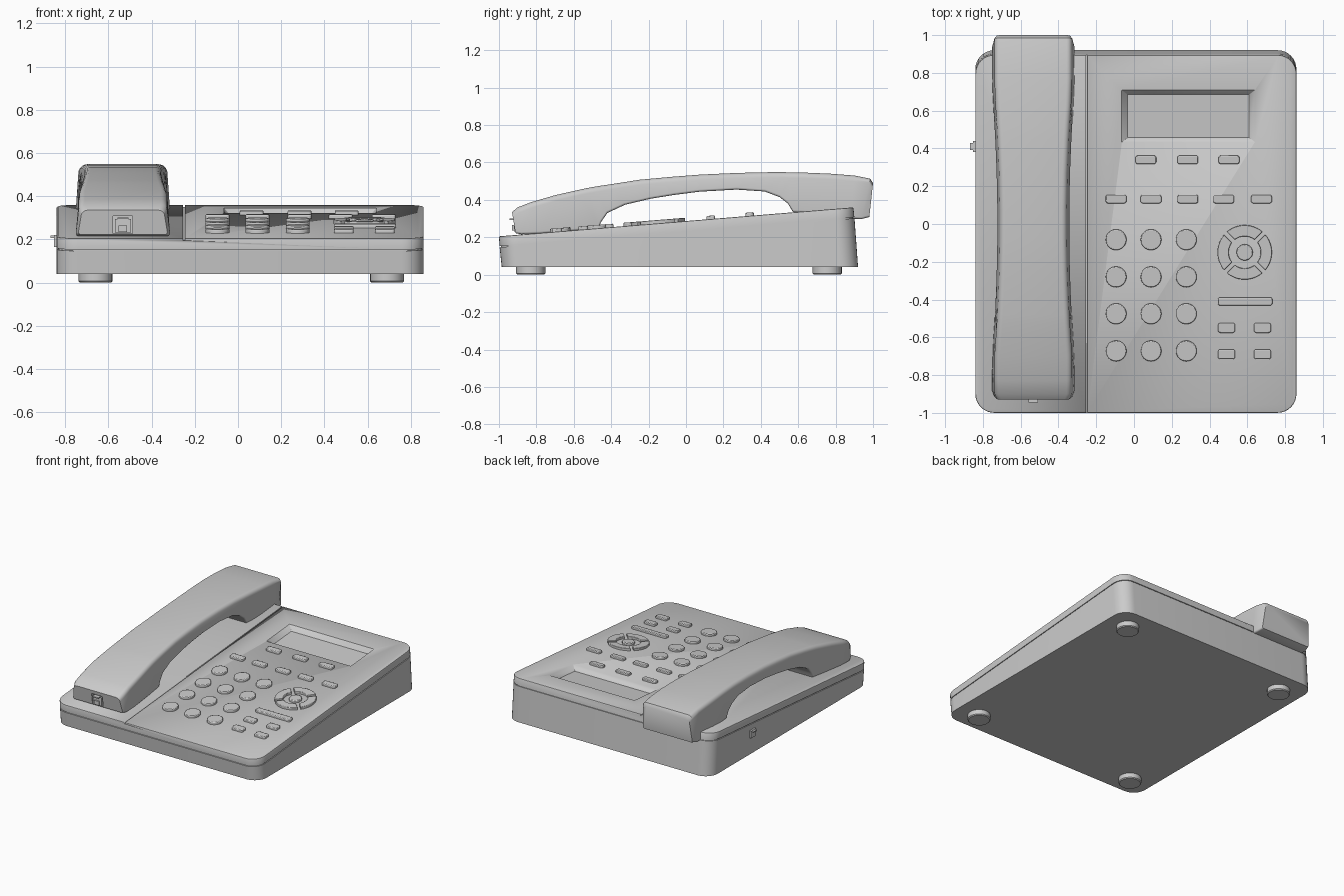
import bpy, bmesh
from math import sin, cos, pi, radians

if "Cube" in bpy.data.objects:
    bpy.data.objects.remove(bpy.data.objects["Cube"])

SLOPE = 0.155 / 1.895


def surf(y):
    return 0.205 + (y + 1) * SLOPE


def make(name, bm, bevel=0, angle=35):
    bmesh.ops.recalc_face_normals(bm, faces=bm.faces)
    me = bpy.data.meshes.new(name)
    bm.to_mesh(me)
    bm.free()
    ob = bpy.data.objects.new(name, me)
    bpy.context.collection.objects.link(ob)
    if bevel:
        m = ob.modifiers.new("bevel", 'BEVEL')
        m.width, m.segments, m.limit_method = bevel, 2, 'ANGLE'
        m.angle_limit = radians(50)
    bpy.ops.object.select_all(action='DESELECT')
    bpy.context.view_layer.objects.active = ob
    ob.select_set(True)
    bpy.ops.object.shade_smooth_by_angle(angle=radians(angle))
    return ob


def loft(bm, rings):
    rows = [[bm.verts.new(p) for p in r] for r in rings]
    n = len(rows[0])
    for a, b in zip(rows, rows[1:]):
        for i in range(n):
            bm.faces.new((a[i], a[(i + 1) % n], b[(i + 1) % n], b[i]))
    bm.faces.new(rows[0][::-1])
    bm.faces.new(rows[-1])


def rrect(x0, x1, y0, y1, r, seg=5):
    pts = []
    for k, (cx, cy) in enumerate([(x1 - r, y1 - r), (x0 + r, y1 - r), (x0 + r, y0 + r), (x1 - r, y0 + r)]):
        for i in range(seg + 1):
            a = (k + i / seg) * pi / 2
            pts.append((cx + r * cos(a), cy + r * sin(a)))
    return pts


def circle(cx, cy, r, n=32):
    return [(cx + r * cos(2 * pi * i / n), cy + r * sin(2 * pi * i / n)) for i in range(n)]


def on_top(pts, h):
    return [(x, y, surf(y) + h) for x, y in pts]


def raised(name, outlines, h=0.018, bevel=0.005):
    bm = bmesh.new()
    for o in outlines:
        loft(bm, [on_top(o, -0.012), on_top(o, h)])
    return make(name, bm, bevel)


def boxes(name, items, bevel=0):
    bm = bmesh.new()
    for (x, y, z), (sx, sy, sz) in items:
        r = bmesh.ops.create_cube(bm, size=1)
        bmesh.ops.scale(bm, vec=(sx, sy, sz), verts=r["verts"])
        bmesh.ops.translate(bm, vec=(x, y, z), verts=r["verts"])
    return make(name, bm, bevel)


def cut(ob, cutter):
    cutter.hide_render = True
    cutter.hide_set(True)
    m = ob.modifiers.new("cut", 'BOOLEAN')
    m.operation, m.object, m.solver = 'DIFFERENCE', cutter, 'EXACT'
    # keep the cut ahead of the smoothing modifier
    ob.modifiers.move(len(ob.modifiers) - 1, 0)


# wedge body with a seam groove below the top edge
def body_ring(depth, inset):
    t = 0 if depth is None else 1 - depth / 0.25
    y0, y1 = -0.985 - 0.015 * t, 0.92 - 0.025 * t
    pts = rrect(-0.84 + inset, 0.86 - inset, y0 + inset, y1 - inset, 0.1 - inset, 8)
    return [(x, y, 0.04 if depth is None else surf(y) - depth) for x, y in pts]


bm = bmesh.new()
loft(bm, [body_ring(*a) for a in [(None, 0), (0.059, 0), (0.059, 0.007), (0.053, 0.007),
                                  (0.053, 0), (0.007, 0), (0.002, 0.002), (0, 0.007)]])
body = make("body", bm)

# display recess with sloping walls
bm = bmesh.new()
loft(bm, [on_top(rrect(-0.034 - k, 0.61 + k, 0.459 - k * 0.85, 0.686 + k * 0.75, 0.002, 1), h)
          for k, h in [(0, -0.035), (0.062, 0.035)]])
cut(body, make("display_cutter", bm))

# groove separating the handset side from the key side
bm = bmesh.new()
g = [(-0.254, -1.1), (-0.246, -1.1), (-0.246, 1.1), (-0.254, 1.1)]
loft(bm, [on_top(g, -0.01), on_top(g, 0.03)])
cut(body, make("groove_cutter", bm))

# feet
bm = bmesh.new()
for x in (-0.66, 0.69):
    for y in (-0.83, 0.755):
        loft(bm, [[(*p, z) for p in circle(x, y, r)] for z, r in [(0, 0.072), (0.006, 0.078), (0.045, 0.078)]])
make("feet", bm)


# keys
def bar(x, y, w, h):
    return rrect(x - w / 2, x + w / 2, y - h / 2, y + h / 2, 0.012)


raised("display_keys", [bar(x, 0.34, 0.11, 0.045) for x in (0.063, 0.285, 0.503)])
raised("function_keys", [bar(x, 0.132, 0.11, 0.045) for x in (-0.095, 0.09, 0.285, 0.475, 0.675)])
raised("number_keys", [circle(x, y, 0.055) for x in (-0.095, 0.09, 0.277)
                       for y in (-0.083, -0.28, -0.475, -0.672)])
raised("long_key", [bar(0.588, -0.41, 0.289, 0.043)])
raised("small_keys", [bar(x, y, 0.09, 0.052) for x in (0.49, 0.68) for y in (-0.55, -0.69)])

# round navigation pad: four arcs and a centre key
NX, NY = 0.586, -0.15


def arc(k):
    out = []
    for r, s in ((0.144, 1), (0.085, -1)):
        half = pi / 4 - 0.011 / r
        out += [(NX + r * cos(k * pi / 2 + s * half * (i / 6 - 1)),
                 NY + r * sin(k * pi / 2 + s * half * (i / 6 - 1))) for i in range(13)]
    return out


raised("navigation_arcs", [arc(k) for k in range(4)], bevel=0.003)
raised("navigation_centre", [circle(NX, NY, 0.043)])

# handset: stations of (top y, top z, bottom y, bottom z)
ST = [(-.93, .335, -.912, .222), (-.90, .36, -.88, .216), (-.83, .387, -.78, .22),
      (-.70, .425, -.60, .235), (-.58, .452, -.468, .247), (-.53, .463, -.455, .28),
      (-.48, .472, -.42, .33), (-.40, .484, -.326, .374), (-.245, .508, -.19, .406),
      (-.08, .523, -.06, .427), (.075, .535, .075, .444), (.27, .544, .27, .455),
      (.45, .548, .42, .445), (.52, .548, .50, .415), (.57, .547, .545, .38),
      (.63, .546, .572, .335), (.77, .54, .75, .325), (.90, .53, .88, .30),
      (.985, .513, .935, .297), (1.0, .49, .98, .308)]
HX = -0.533


def section(i):
    ty, tz, by, bz = ST[i]
    length = ((ty - by) ** 2 + (tz - bz) ** 2) ** 0.5
    half = []
    end = 0.012 if i in (0, len(ST) - 1) else 0
    for k in range(5):
        a = k * pi / 8
        half.append((0.012 * (1 - sin(a)), 0.012 * (1 - cos(a)) / length))
    for k in range(6):
        a = k * pi / 10
        half.append((0.012 + 0.03 * (1 - cos(a)), 1 - 0.03 * (1 - sin(a)) / length))
    pts = []
    for s, seq in ((1, half), (-1, half[::-1])):
        for off, f in seq:
            y = by + (ty - by) * f
            w = 0.19 + 0.028 * min(1, abs(y) / 0.7) ** 2 - end
            pts.append((HX + s * (w - off), y, bz + (tz - bz) * f))
    return pts


bm = bmesh.new()
loft(bm, [section(i) for i in range(len(ST))])
handset = make("handset", bm, angle=40)

# handset cord socket and plug
cut(handset, boxes("socket_cutter", [((HX, -0.92, 0.268), (0.09, 0.08, 0.08))]))
boxes("handset_plug", [((HX, -0.905, 0.262), (0.074, 0.03, 0.062)),
                       ((HX, -0.92, 0.297), (0.05, 0.05, 0.008)),
                       ((HX, -0.92, 0.25), (0.04, 0.02, 0.03))])

# cord plug on the left side
boxes("side_plug", [((-0.843, 0.41, 0.192), (0.02, 0.06, 0.055)),
                    ((-0.85, 0.41, 0.212), (0.035, 0.035, 0.01))])
